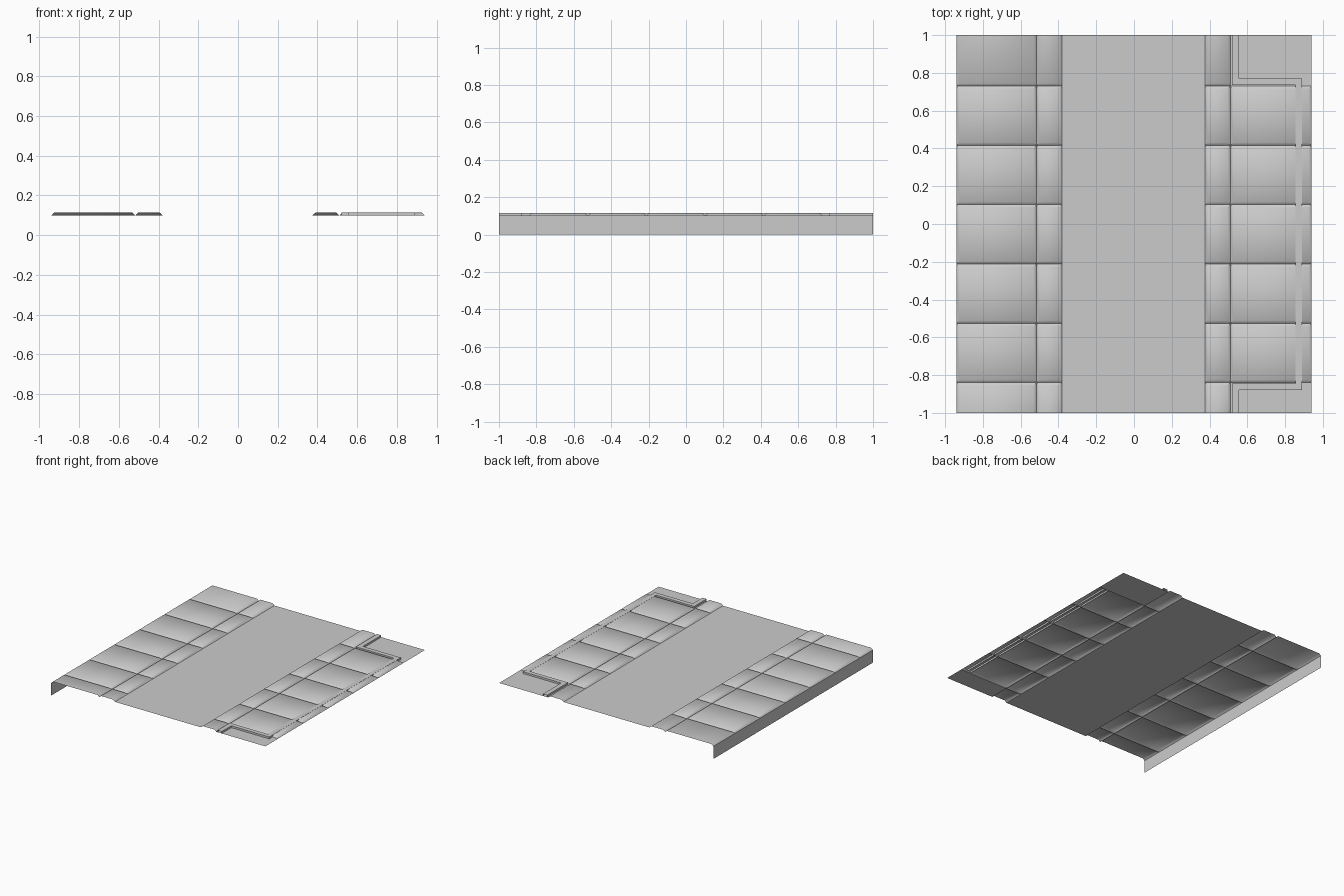
import bpy, bmesh

if "Cube" in bpy.data.objects:
    bpy.data.objects.remove(bpy.data.objects["Cube"])

FLOOR, TOP, BEV = 0.1, 0.114, 0.015
ROW0, PITCH = -0.84, 0.314
INNER_ROWS = [ROW0 + PITCH * i for i in range(6)]
ALL_ROWS = [-1.0] + INNER_ROWS + [1.0]


def finish(name, bm, smooth=False):
    bmesh.ops.remove_doubles(bm, verts=bm.verts, dist=1e-5)
    me = bpy.data.meshes.new(name)
    bm.to_mesh(me)
    bm.free()
    ob = bpy.data.objects.new(name, me)
    bpy.context.collection.objects.link(ob)
    if smooth:
        bpy.context.view_layer.objects.active = ob
        ob.select_set(True)
        bpy.ops.object.shade_smooth_by_angle(angle=0.9)
        ob.select_set(False)
    return ob


def quad(bm, pts):
    return bm.faces.new([bm.verts.new(p) for p in pts])


def corners(x0, x1, y0, y1, z):
    return [(x0, y0, z), (x1, y0, z), (x1, y1, z), (x0, y1, z)]


def tile(bm, x0, x1, y0, y1):
    # hollow chamfered slab, left open where the strip is cut at y = +-1
    ya = y0 if y0 <= -1 else y0 + BEV
    yb = y1 if y1 >= 1 else y1 - BEV
    low = corners(x0, x1, y0, y1, FLOOR)
    high = corners(x0 + BEV, x1 - BEV, ya, yb, TOP)
    quad(bm, high)
    for i in range(4):
        if (i == 0 and y0 <= -1) or (i == 2 and y1 >= 1):
            continue
        j = (i + 1) % 4
        quad(bm, [low[i], low[j], high[j], high[i]])


def tile_column(name, x0, x1, rows):
    bm = bmesh.new()
    for y0, y1 in zip(rows, rows[1:]):
        tile(bm, x0, x1, y0, y1)
    finish(name, bm, True)


# paving tiles on both sides
tile_column("left_wide_tiles", -0.94, -0.517, ALL_ROWS)
tile_column("left_narrow_tiles", -0.517, -0.38, ALL_ROWS)
tile_column("right_narrow_tiles", 0.375, 0.51, ALL_ROWS)
tile_column("right_wide_tiles", 0.51, 0.94, INNER_ROWS)

# flat path and the two sunken corner pads
for name, x0, x1, y0, y1 in [
        ("centre_path", -0.38, 0.375, -1, 1),
        ("front_corner_pad", 0.51, 0.94, -1, INNER_ROWS[0]),
        ("back_corner_pad", 0.51, 0.94, INNER_ROWS[-1], 1)]:
    bm = bmesh.new()
    quad(bm, corners(x0, x1, y0, y1, FLOOR))
    finish(name, bm)

# side skirt under the left edge
bm = bmesh.new()
quad(bm, [(-0.94, 1, 0), (-0.94, -1, 0), (-0.94, -1, FLOOR), (-0.94, 1, FLOOR)])
finish("left_skirt", bm)

# raised kerb that steps around the right tiles
inside = [(0.52, 1), (0.52, 0.735), (0.855, 0.735),
          (0.855, -0.845), (0.52, -0.845), (0.52, -1)]
outside = [(0.557, 1), (0.557, 0.77), (0.89, 0.77),
           (0.89, -0.88), (0.557, -0.88), (0.557, -1)]
kerb_top = TOP + 0.001
bm = bmesh.new()
for i in range(5):
    a, b, c, d = inside[i], inside[i + 1], outside[i + 1], outside[i]
    quad(bm, [(*p, kerb_top) for p in (a, b, c, d)])
    quad(bm, [(*a, FLOOR), (*b, FLOOR), (*b, kerb_top), (*a, kerb_top)])
    quad(bm, [(*c, FLOOR), (*d, FLOOR), (*d, kerb_top), (*c, kerb_top)])
finish("kerb_trim", bm)
